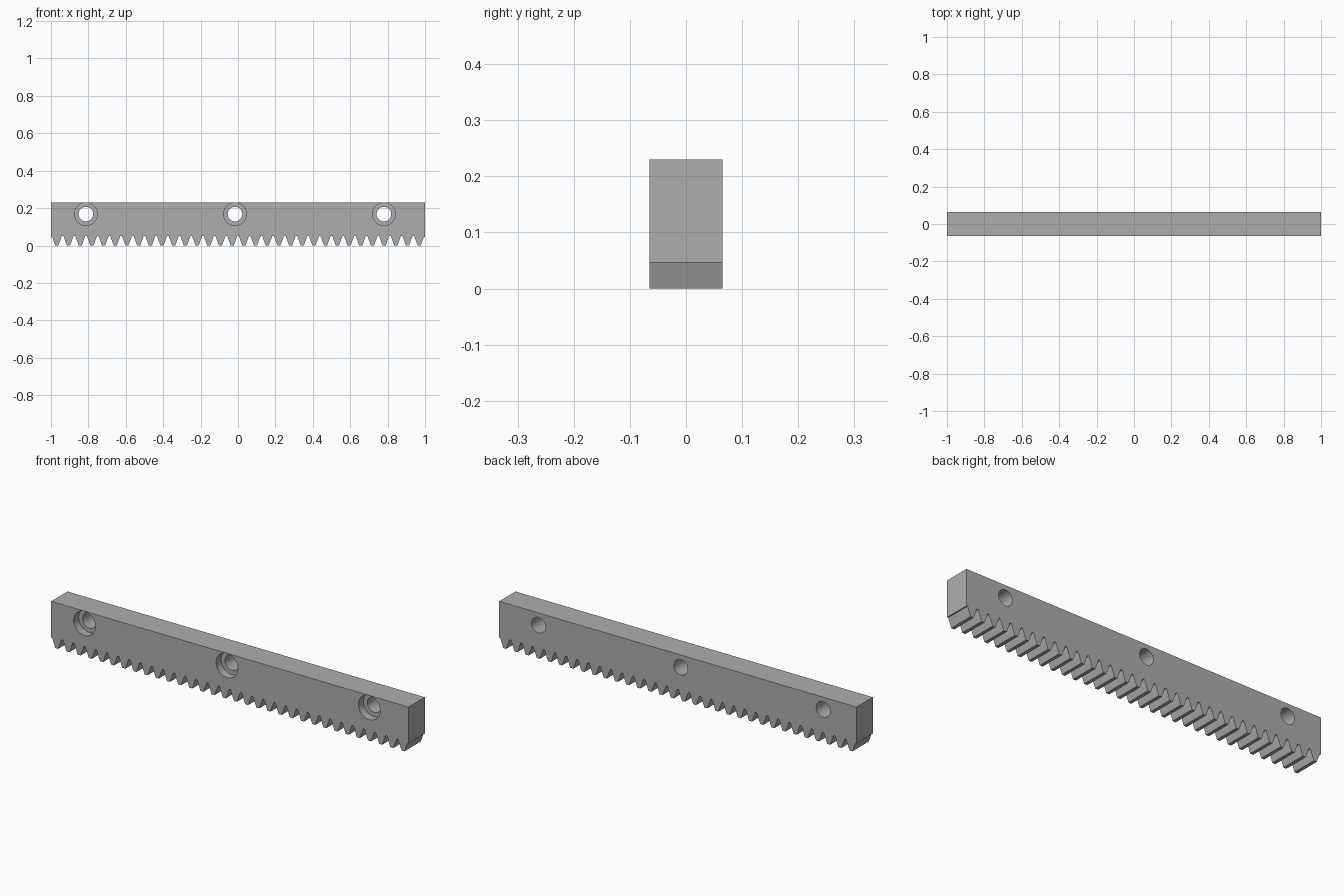
import bpy, bmesh, math
from mathutils import Matrix

if "Cube" in bpy.data.objects:
    bpy.data.objects.remove(bpy.data.objects["Cube"])

TEETH, DEPTH, TOP, ROOT = 32, 0.13, 0.23, 0.046
PITCH = 2 / TEETH
MODULE = PITCH / math.pi
SLOPE = math.tan(math.radians(20))
HOLES = (-0.813, -0.016, 0.78)
HOLE_Z = 0.168

steel = bpy.data.materials.new("steel grey")
steel.use_nodes = True
GREY = (0.42, 0.42, 0.42, 1)
steel.diffuse_color = GREY
steel.node_tree.nodes["Principled BSDF"].inputs["Base Color"].default_value = GREY


def make_object(name, bm):
    bmesh.ops.recalc_face_normals(bm, faces=bm.faces)
    mesh = bpy.data.meshes.new(name)
    bm.to_mesh(mesh)
    bm.free()
    mesh.materials.append(steel)
    obj = bpy.data.objects.new(name, mesh)
    bpy.context.collection.objects.link(obj)
    return obj


def tooth_profile(centre):
    """Straight flanks, flat tip, rounded gap on the right."""
    tip = PITCH / 4 - MODULE * SLOPE
    base = tip + ROOT * SLOPE
    points = [(centre - base, ROOT), (centre - tip, 0),
              (centre + tip, 0), (centre + base, ROOT)]
    half_gap = PITCH / 2 - base
    for i in range(1, 8):
        a = math.pi * i / 8
        points.append((centre + PITCH / 2 - half_gap * math.cos(a),
                       ROOT + half_gap * math.sin(a)))
    return points


# Toothed bar, extruded from its side profile
profile = [(-1, ROOT)]
for i in range(TEETH):
    points = tooth_profile(-1 + PITCH * (i + 0.5))
    profile += points if i < TEETH - 1 else points[:4]
profile += [(1, ROOT), (1, TOP), (-1, TOP)]

bm = bmesh.new()
face = bm.faces.new([bm.verts.new((x, -DEPTH / 2, z)) for x, z in profile])
side = bmesh.ops.extrude_face_region(bm, geom=[face])
bmesh.ops.translate(bm, vec=(0, DEPTH, 0),
                    verts=[v for v in side["geom"] if isinstance(v, bmesh.types.BMVert)])
rack = make_object("toothed_rack", bm)


def bore(name, radius, y_start, y_end):
    """Row of round cutters along y, subtracted from the rack."""
    bm = bmesh.new()
    for x in HOLES:
        place = (Matrix.Translation((x, (y_start + y_end) / 2, HOLE_Z))
                 @ Matrix.Rotation(math.pi / 2, 4, "X"))
        bmesh.ops.create_cone(bm, cap_ends=True, segments=48, radius1=radius,
                              radius2=radius, depth=y_end - y_start, matrix=place)
    cutter = make_object(name, bm)
    cutter.hide_render = True
    cutter.hide_set(True)
    cut = rack.modifiers.new(name, "BOOLEAN")
    cut.operation = "DIFFERENCE"
    cut.solver = "EXACT"
    cut.object = cutter


# Through holes and their front counterbores
bore("through_hole_cutter", 0.039, -0.2, 0.2)
bore("counterbore_cutter", 0.061, -0.2, -0.025)

# Apply the cuts, then remove the helpers
bpy.context.view_layer.objects.active = rack
rack.select_set(True)
for name in [m.name for m in rack.modifiers]:
    bpy.ops.object.modifier_apply(modifier=name)
    bpy.data.objects.remove(bpy.data.objects[name])
bpy.ops.object.shade_smooth_by_angle(angle=math.radians(30))
